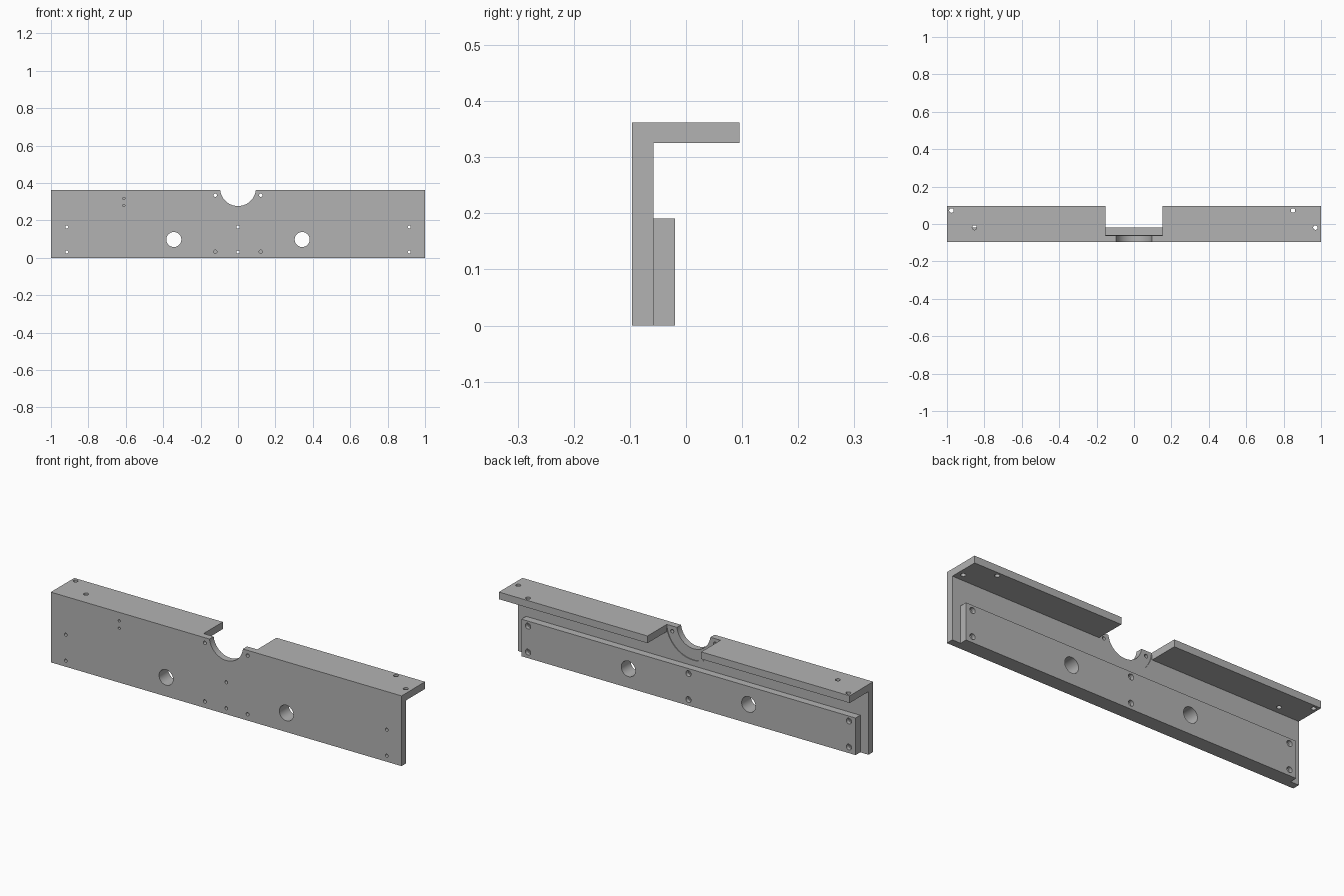
import bpy
import bmesh
from math import pi
from mathutils import Matrix, Vector

cube = bpy.data.objects.get("Cube")
if cube:
    bpy.data.objects.remove(cube, do_unlink=True)

# Main levels of the bracket
FRONT, INNER, PAD_BACK, BACK = -0.096, -0.058, -0.02, 0.095
TOP, SHELF, PAD_TOP = 0.362, 0.325, 0.191
BORE_Z = 0.373

metal = bpy.data.materials.new("plain_grey")
metal.use_nodes = True
grey = (0.45, 0.45, 0.45, 1)
metal.diffuse_color = grey
metal.node_tree.nodes["Principled BSDF"].inputs["Base Color"].default_value = grey


def make_object(name, bm):
    bmesh.ops.recalc_face_normals(bm, faces=bm.faces)
    mesh = bpy.data.meshes.new(name)
    bm.to_mesh(mesh)
    bm.free()
    mesh.materials.append(metal)
    obj = bpy.data.objects.new(name, mesh)
    bpy.context.collection.objects.link(obj)
    return obj


def extrude_profile(name, points, half_length):
    """Extrude a y-z outline along x."""
    bm = bmesh.new()
    face = bm.faces.new([bm.verts.new((-half_length, y, z)) for y, z in points])
    new = bmesh.ops.extrude_face_region(bm, geom=[face])["geom"]
    verts = [v for v in new if isinstance(v, bmesh.types.BMVert)]
    bmesh.ops.translate(bm, verts=verts, vec=(2 * half_length, 0, 0))
    return make_object(name, bm)


def cut(target, bm):
    cutter = make_object("cutter", bm)
    cutter.hide_render = True
    mod = target.modifiers.new("cut", "BOOLEAN")
    mod.operation, mod.solver, mod.object = "DIFFERENCE", "EXACT", cutter
    bpy.context.view_layer.objects.active = target
    bpy.ops.object.modifier_apply(modifier=mod.name)
    bpy.data.objects.remove(cutter, do_unlink=True)


def cut_box(target, low, high):
    bm = bmesh.new()
    low, high = Vector(low), Vector(high)
    size = Matrix.Diagonal((high - low).to_4d())
    bmesh.ops.create_cube(bm, size=1, matrix=Matrix.Translation((low + high) / 2) @ size)
    cut(target, bm)


def drill(target, centres, radius, start, end, axis="Y", sides=24):
    """Drill round holes along y at (x, z), or along z at (x, y)."""
    bm = bmesh.new()
    mid = (start + end) / 2
    for a, b in centres:
        if axis == "Y":
            place = Matrix.Translation((a, mid, b)) @ Matrix.Rotation(pi / 2, 4, "X")
        else:
            place = Matrix.Translation((a, b, mid))
        bmesh.ops.create_cone(bm, cap_ends=True, segments=sides, radius1=radius,
                              radius2=radius, depth=end - start, matrix=place)
    cut(target, bm)


# Front plate with its top flange, and the backing bar behind it
bracket = extrude_profile("angle_bracket", [
    (FRONT, 0), (INNER, 0), (INNER, SHELF), (BACK, SHELF), (BACK, TOP), (FRONT, TOP)], 1)
bar = extrude_profile("backing_bar", [
    (INNER, 0), (PAD_BACK, 0), (PAD_BACK, PAD_TOP), (INNER, PAD_TOP)], 0.953)

# Flange gap, shallow round seat and round bore in the middle
cut_box(bracket, (-0.153, INNER, 0.3), (0.153, 0.2, 0.5))
drill(bracket, [(0, BORE_Z)], 0.153, INNER - 0.004, 0, sides=96)
drill(bracket, [(0, BORE_Z)], 0.096, -0.2, 0, sides=64)

# Large round openings and fastener holes through both parts
openings = [(s * 0.343, 0.098) for s in (-1, 1)]
fasteners = [(x, z) for x in (-0.915, 0, 0.915) for z in (0.031, 0.165)]
for part in (bracket, bar):
    drill(part, openings, 0.04, -0.2, 0.1, sides=48)
    drill(part, fasteners, 0.008, -0.2, 0.1)
drill(bar, fasteners, 0.015, -0.04, 0.1)

# Mounting holes around the bore and a pair of small blind holes
drill(bracket, [(s * 0.122, z) for s in (-1, 1) for z in (0.033, 0.335)], 0.009, -0.2, 0)
drill(bracket, [(-0.61, z) for z in (0.28, 0.318)], 0.006, -0.2, -0.07)

# Holes down through the flange
drill(bracket, [(-0.976, 0.072), (0.85, 0.072), (-0.853, -0.019), (0.97, -0.019)],
      0.012, 0.3, 0.4, axis="Z")

for part in (bracket, bar):
    bpy.ops.object.select_all(action="DESELECT")
    part.select_set(True)
    bpy.context.view_layer.objects.active = part
    bpy.ops.object.shade_smooth_by_angle(angle=pi / 6)
